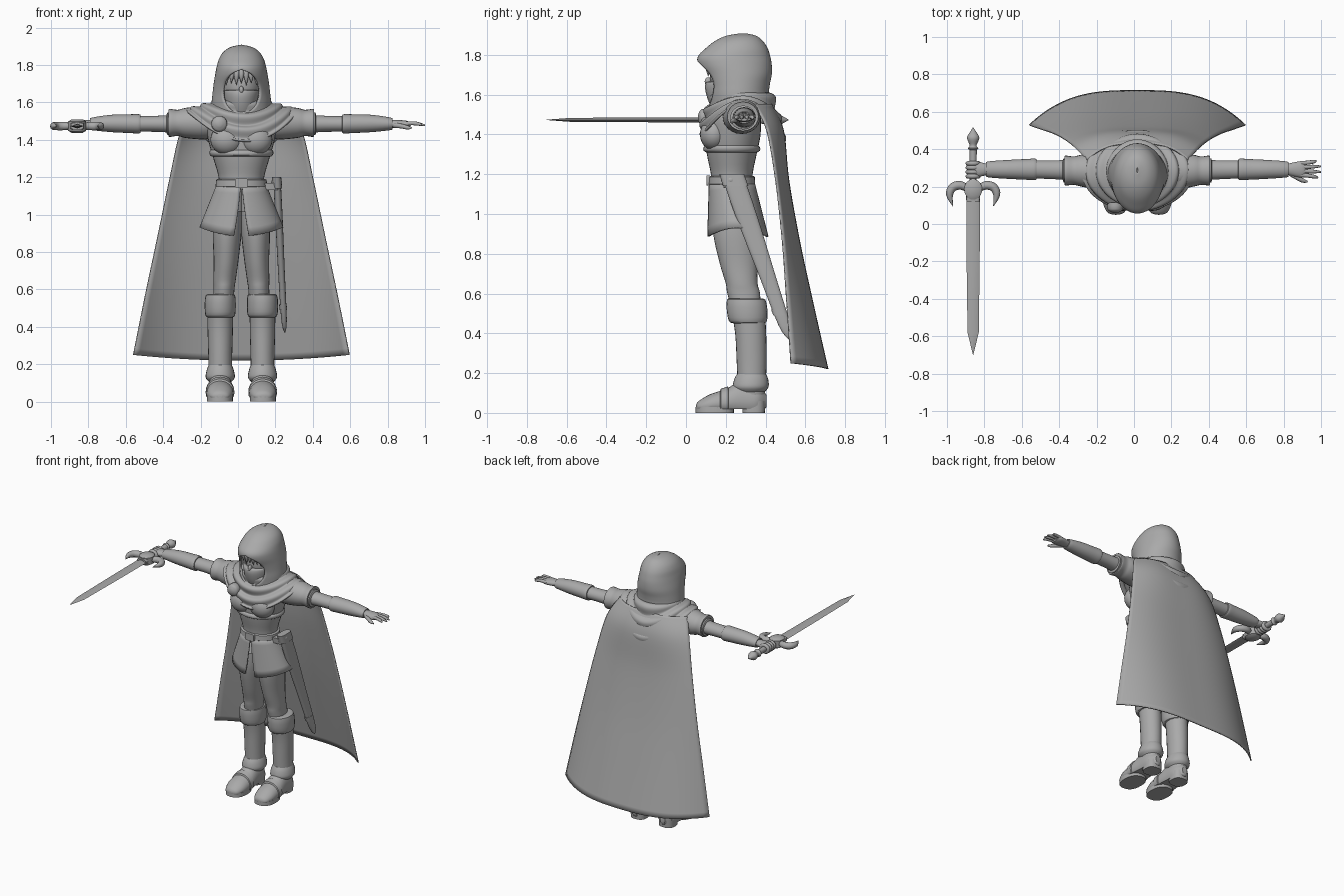
import bpy, bmesh, math
from mathutils import Vector

XC = 0.018  # centre line of the figure
GREY = bpy.data.materials.new("plain grey")
GREY.diffuse_color = (0.4, 0.4, 0.4, 1)


def at(rows, v):
    """Smooth (Catmull-Rom) lookup in a list of equal-length tuples, v in 0..1."""
    f = v * (len(rows) - 1)
    i = min(int(f), len(rows) - 2)
    t = f - i
    p1, p2 = rows[i], rows[i + 1]
    p0, p3 = rows[max(i - 1, 0)], rows[min(i + 2, len(rows) - 1)]
    return [0.5 * (2*b + (c - a)*t + (2*a - 5*b + 4*c - d)*t*t + (3*b - a - 3*c + d)*t**3)
            for a, b, c, d in zip(p0, p1, p2, p3)]


def finish(name, bm):
    bmesh.ops.remove_doubles(bm, verts=bm.verts, dist=0.0002)
    bmesh.ops.recalc_face_normals(bm, faces=bm.faces)
    me = bpy.data.meshes.new(name)
    bm.to_mesh(me)
    bm.free()
    ob = bpy.data.objects.new(name, me)
    bpy.context.collection.objects.link(ob)
    me.materials.append(GREY)
    return ob


def skin(bm, rows, closed):
    n = len(rows[0])
    for a, b in zip(rows, rows[1:]):
        for i in range(n if closed else n - 1):
            j = (i + 1) % n
            bm.faces.new((a[i], a[j], b[j], b[i]))


def loft(name, secs, axis="z", s=1, n=24, k=4, p=2.0, zmin=-1):
    """Closed body through sections (x, y, z, r1, r2) square to an axis."""
    bm, rows = bmesh.new(), []
    m = (len(secs) - 1) * k
    for i in range(m + 1):
        x, y, z, r1, r2 = at(secs, i / m)
        row = []
        for j in range(n):
            a = 2 * math.pi * j / n
            c, d = [math.copysign(max(abs(q), 1e-9) ** (2 / p), q) for q in (math.cos(a), math.sin(a))]
            c, d = c * max(r1, 0.001), d * max(r2, 0.001)
            v = {"z": (x + c, y + d, z), "x": (x, y + c, z + d), "y": (x + c, y, z + d)}[axis]
            row.append(bm.verts.new((XC + s * v[0], v[1], max(v[2], zmin))))
        rows.append(row)
    skin(bm, rows, True)
    bm.faces.new(rows[0])
    bm.faces.new(rows[-1])
    return finish(name, bm)


def surf(name, fn, nu, nv, thick):
    """Cloth sheet from fn(u, v), given thickness."""
    bm = bmesh.new()
    rows = [[bm.verts.new(fn(i / nu, j / nv)) for i in range(nu + 1)] for j in range(nv + 1)]
    skin(bm, rows, False)
    ob = finish(name, bm)
    mod = ob.modifiers.new("thickness", "SOLIDIFY")
    mod.thickness, mod.offset = thick, 0
    return ob


def ball(name, x, y, z, rx, ry, rz, s=1):
    secs = [(x, y, z - rz * math.cos(math.pi * i / 12), rx * math.sin(math.pi * i / 12),
             ry * math.sin(math.pi * i / 12)) for i in range(13)]
    return loft(name, secs, s=s, k=1)


def cord(name, pts, r, s=1, cyclic=False):
    """Round tube along points (x, y, z, radius factor)."""
    cu = bpy.data.curves.new(name, "CURVE")
    cu.dimensions, cu.bevel_depth, cu.bevel_resolution, cu.use_fill_caps = "3D", r, 3, True
    sp = cu.splines.new("POLY")
    m = len(pts) if cyclic else (len(pts) - 1) * 4 + 1
    sp.points.add(m - 1)
    for i in range(m):
        x, y, z, f = pts[i] if cyclic else at(pts, i / (m - 1))
        sp.points[i].co = (XC + s * x, y, z, 1)
        sp.points[i].radius = max(f, 0.02)
    sp.use_cyclic_u = cyclic
    cu.materials.append(GREY)
    bpy.context.collection.objects.link(bpy.data.objects.new(name, cu))


# torso, breastplate and belt
loft("torso", [(0, .23, 1.13, .125, .105), (0, .23, 1.2, .122, .105), (0, .23, 1.3, .15, .125),
               (0, .235, 1.4, .178, .14), (0, .24, 1.5, .19, .135), (0, .26, 1.57, .13, .1), (0, .27, 1.63, .06, .07)], n=32)
loft("breastplate_rim", [(0, .23, 1.31, .158, .128), (0, .23, 1.318, .168, .142), (0, .23, 1.335, .172, .142),
                         (0, .23, 1.345, .165, .13)], n=32, k=2)
loft("belt", [(0, .23, 1.145, .13, .112), (0, .23, 1.15, .138, .118), (0, .23, 1.185, .135, .116),
              (0, .23, 1.19, .128, .11)], n=32, k=1)
loft("belt_buckle", [(0, .102, 1.168, .035, .026), (0, .12, 1.168, .035, .026)], "y", k=1, p=6)
for s in (-1, 1):
    ball("chest_plate", .078, .14, 1.40, .088, .07, .08, s)


# tunic skirt, two panels with a front slit
def skirt(side):
    def fn(u, v):
        a = .02 + .16 * v + u * (math.pi - .02 - .16 * v)
        c = math.cos(a)
        return (XC + side * (.128 + .092 * v) * math.sin(a), .23 + .03 * v - (.11 + .04 * v) * c,
                1.16 - v * (.23 + .045 * c * c))
    return fn


for s in (-1, 1):
    surf("skirt_panel", skirt(s), 24, 6, .01)

# legs, boots and feet
for s in (-1, 1):
    loft("leg", [(.07, .245, 1.02, .075, .105), (.076, .25, .9, .077, .113), (.082, .265, .75, .066, .095),
                 (.09, .28, .65, .06, .08), (.093, .29, .6, .056, .082), (.1, .31, .48, .055, .07)], s=s)
    loft("boot_shaft", [(.113, .31, .53, .068, .085), (.113, .325, .4, .068, .078), (.113, .33, .25, .064, .075),
                        (.113, .33, .14, .062, .07), (.113, .33, .05, .055, .065)], s=s)
    loft("boot_cuff", [(.11, .3, .575, .06, .08), (.112, .302, .57, .078, .096), (.113, .306, .53, .083, .102),
                       (.113, .31, .48, .082, .1), (.113, .312, .455, .076, .09), (.113, .312, .45, .06, .07)], s=s, k=2)
    loft("ankle_cuff", [(.113, .33, .2, .06, .07), (.113, .328, .17, .072, .085), (.113, .325, .13, .078, .09),
                        (.113, .325, .105, .06, .07)], s=s)
    loft("foot", [(.115, .05, .03, .015, .01), (.115, .065, .03, .048, .03), (.115, .12, .04, .07, .053),
                  (.114, .2, .05, .072, .07), (.113, .28, .06, .066, .1), (.113, .36, .06, .058, .08),
                  (.113, .405, .06, .02, .03)], "y", s, zmin=.02)
    loft("sole", [(.115, .145, 0, .07, .096), (.115, .145, .03, .07, .096)], s=s, k=1, p=2.4)
    loft("heel", [(.113, .34, 0, .056, .056), (.113, .34, .06, .058, .06)], s=s, k=1, p=2.6)
    loft("foot_strap", [(.114, .17, .045, .07, .06), (.114, .175, .048, .077, .073), (.114, .21, .052, .077, .081),
                        (.114, .215, .052, .07, .07)], "y", s, k=1, zmin=.02)

# arms with shoulder guards and gauntlets
for s in (-1, 1):
    loft("shoulder_guard", [(.16, .275, 1.49, .09, .085), (.22, .28, 1.49, .095, .088), (.3, .285, 1.49, .085, .08),
                            (.34, .285, 1.49, .076, .07), (.385, .286, 1.49, .08, .075),
                            (.386, .286, 1.49, .068, .062)], "x", s)
    loft("sleeve_band", [(.36, .287, 1.485, .064, .06), (.395, .287, 1.485, .064, .06),
                         (.4, .287, 1.485, .05, .05)], "x", s, k=1)
    loft("upper_arm", [(.3, .287, 1.485, .058, .052), (.45, .29, 1.485, .05, .043),
                       (.58, .292, 1.485, .048, .042)], "x", s)
    loft("gauntlet", [(.54, .292, 1.485, .042, .038), (.545, .292, 1.485, .057, .051), (.6, .292, 1.486, .055, .05),
                      (.7, .292, 1.487, .05, .046), (.8, .292, 1.485, .042, .033), (.805, .292, 1.485, .03, .024)], "x", s)
    loft("palm", [(.79, .292, 1.484, .026, .022), (.83, .292, 1.484, .036, .022), (.88, .292, 1.482, .044, .02),
                  (.905, .292, 1.48, .036, .012)], "x", s)

# open hand
for i, tip in enumerate((.965, .982, .98, .955)):
    y = .262 + .021 * i
    cord("finger", [(.87, y, 1.485, 1), (.91, y + .002 * (i - 1.5), 1.488, .95),
                    (.945, y + .006 * (i - 1.5), 1.485, .85), (tip, y + .009 * (i - 1.5), 1.477, .4)], .0115)
cord("thumb", [(.82, .27, 1.478, 1.2), (.86, .245, 1.472, 1), (.885, .232, 1.466, .9), (.91, .226, 1.462, .4)], .0125)

# sword hand: fingers curled round the grip
SX, SZ = .878, 1.473
for i in range(4):
    ring = [(SX + .028 * math.cos(a), .255 + .023 * i, SZ + .024 * math.sin(a), 1)
            for a in [2 * math.pi * j / 14 for j in range(14)]]
    cord("gripping_finger", ring, .0125, -1, True)

# sword
loft("sword_blade", [(SX, .15, SZ, .037, .013), (SX, -.2, SZ, .035, .012), (SX, -.58, SZ, .03, .01),
                     (SX, -.7, SZ, .001, .001)], "y", -1, n=4, k=1)
loft("blade_collar", [(SX, .17, SZ, .04, .022), (SX, .12, SZ, .034, .018)], "y", -1, k=1, p=4)
loft("sword_grip", [(SX, .19, SZ, .02, .02), (SX, .3, SZ, .018, .018), (SX, .4, SZ, .02, .02)], "y", -1)
loft("pommel", [(SX, .395, SZ, .018, .018), (SX, .405, SZ, .028, .028), (SX, .42, SZ, .018, .018),
                (SX, .46, SZ, .033, .03), (SX, .49, SZ, .018, .016), (SX, .515, SZ, .002, .002)], "y", -1)
loft("guard_disc", [(SX, .185, SZ - .036, .03, .035), (SX, .185, SZ - .025, .048, .055),
                    (SX, .185, SZ + .025, .048, .055), (SX, .185, SZ + .036, .03, .035)], s=-1, k=1)
for d in (-1, 1):
    cord("guard_horn", [(SX + d * .03, .19, SZ, .8), (SX + d * .07, .207, SZ, 1), (SX + d * .11, .195, SZ, 1),
                        (SX + d * .126, .155, SZ, .8), (SX + d * .108, .095, SZ, .05)], .023, -1)

# scabbard hung on the left hip
loft("scabbard", [(.19, .235, 1.19, .02, .055), (.2, .3, 1.0, .02, .055), (.214, .405, .7, .018, .042),
                  (.228, .495, .44, .015, .03), (.232, .52, .37, .003, .004)], p=2.6)
loft("scabbard_mouth", [(.188, .23, 1.2, .025, .062), (.192, .25, 1.14, .026, .064)], k=1, p=2.8)
loft("scabbard_tip", [(.222, .465, .52, .02, .038), (.224, .476, .49, .02, .037)], k=1, p=2.6)
loft("scabbard_loop", [(.15, .24, 1.13, .05, .05), (.15, .235, 1.17, .05, .05)], k=1, p=5)
ball("scabbard_knob", .188, .225, 1.17, .03, .03, .025)

# head, mask and fringe
ball("head", 0, .255, 1.69, .105, .135, .14)
loft("face_mask", [(0, .23, 1.53, .08, .1), (0, .23, 1.58, .09, .122), (0, .228, 1.63, .097, .132),
                   (0, .228, 1.66, .098, .128), (0, .23, 1.665, .09, .115)])
ball("nose", 0, .112, 1.665, .013, .018, .022)
for i in range(7):
    x = -.075 + .025 * i
    y = .115 + 2.5 * x * x
    cord("fringe_lock", [(x * .7, y + .015, 1.80, .8), (x, y - .006, 1.75, 1),
                         (x * 1.08, y - .004, 1.69 + .012 * (i % 2), .05)], .015)

# hood with an egg-shaped face opening: rows are (z, front y, back y, half width)
HOOD = [(1.54, .12, .43, .155), (1.6, .115, .412, .153), (1.65, .108, .415, .148), (1.7, .09, .425, .142),
        (1.75, .066, .425, .134), (1.79, .066, .418, .126), (1.83, .105, .405, .114), (1.865, .15, .382, .092),
        (1.89, .205, .35, .055), (1.902, .275, .3, .002)]


def hood(u, v):
    z, yf, yb, hw = at(HOOD, v)
    e = 1 - ((z - 1.655) / .115) ** 2
    a0 = math.asin(min(.095 * math.sqrt(e) / hw, .95)) if e > 0 else 0
    a = a0 + u * 2 * (math.pi - a0)
    return XC + hw * math.sin(a), (yf + yb) / 2 - (yb - yf) / 2 * math.cos(a), z


surf("hood", hood, 48, 45, .012)


# folded cowl round neck and shoulders
def cowl(u, v):
    a = 2 * math.pi * u
    c, sn = math.cos(a), math.sin(a)
    fold = .011 * math.sin(v * math.pi * 6) * (1 - .4 * abs(sn))
    ry = (.14 + .075 * v ** .7) if c > 0 else (.13 + .085 * v ** .6)
    drop = v * c * c * (.16 if c > 0 else .25)
    lean = .03 * v * sn * max(c, 0)   # front drapes lower on the left side
    return (XC + (.13 + .17 * v + fold) * sn, .285 - (ry + fold) * c, 1.605 - .05 * v - drop - lean + fold * .6)


surf("cowl", cowl, 64, 36, .012)
loft("brooch", [(-.118, .115, 1.485, .042, .042), (-.118, .08, 1.485, .042, .042), (-.118, .068, 1.485, .03, .03),
                (-.118, .06, 1.485, .012, .012)], "y", k=2)

# cape: rows are (z, half width, centre y, edge y)
CAPE = [(1.55, .27, .43, .34), (1.42, .33, .488, .405), (1.17, .385, .515, .45), (.86, .448, .57, .484),
        (.55, .512, .637, .506), (.22, .577, .712, .528)]


def cape(u, v):
    z, w, yb, ye = at(CAPE, v)
    q = 2 * u - 1
    return XC + w * q, yb - (yb - ye) * abs(q) ** 3, z + .03 * q * q * v


surf("cape", cape, 40, 30, .008)

# smooth shading with sharp edges kept
for ob in bpy.context.collection.objects:
    ob.select_set(ob.type == "MESH")
    if ob.type == "MESH":
        bpy.context.view_layer.objects.active = ob
bpy.ops.object.shade_smooth_by_angle(angle=math.radians(40))
